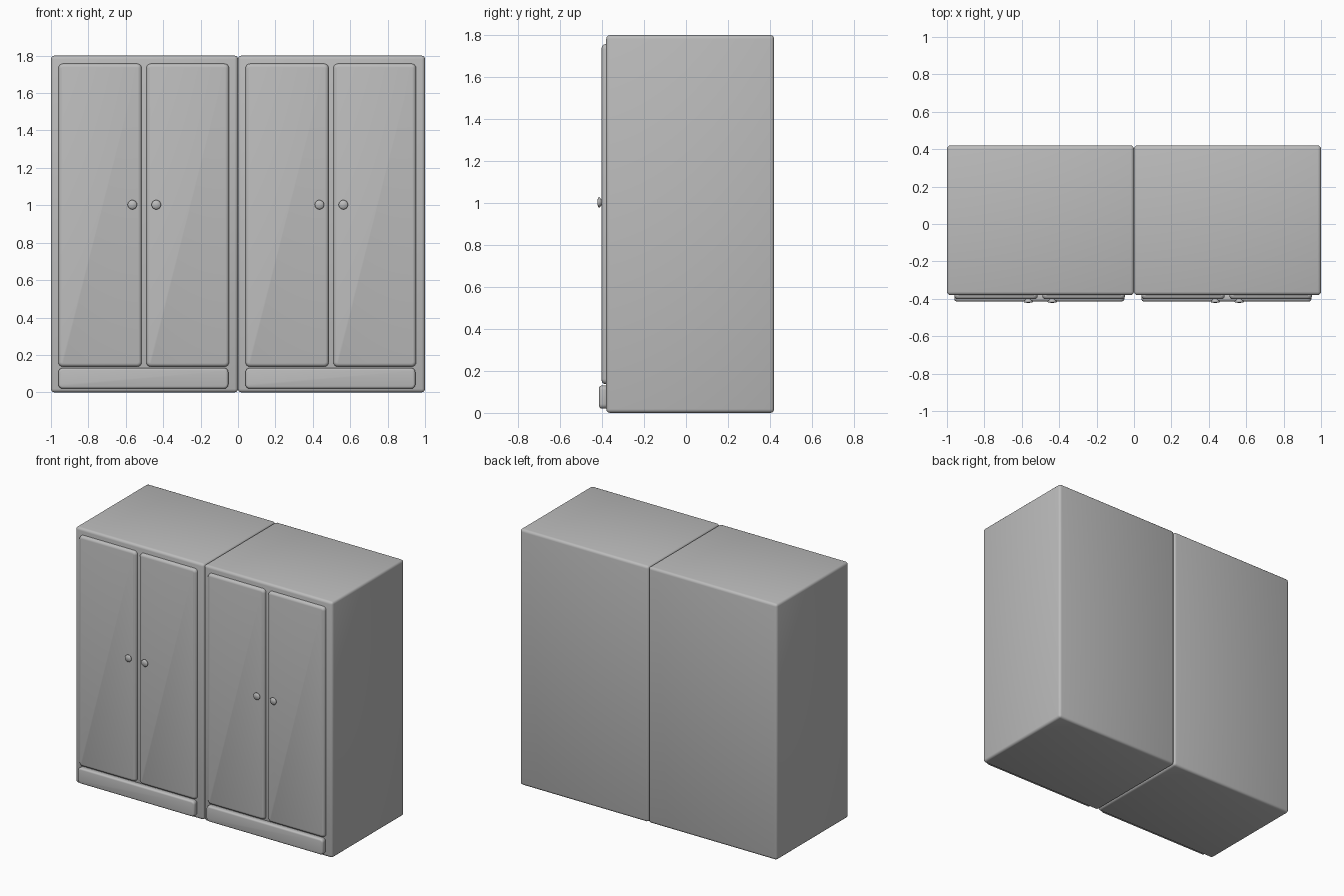
import bpy, bmesh, math
from mathutils import Matrix, Vector

cube = bpy.data.objects.get("Cube")
if cube:
    bpy.data.objects.remove(cube)

GREY = bpy.data.materials.new("plain grey")
GREY.use_nodes = True
GREY.diffuse_color = (0.5, 0.5, 0.5, 1)
GREY.node_tree.nodes["Principled BSDF"].inputs["Base Color"].default_value = GREY.diffuse_color


def finish(name, bm):
    """Turn a bmesh into a smooth grey object."""
    bmesh.ops.recalc_face_normals(bm, faces=bm.faces)
    mesh = bpy.data.meshes.new(name)
    bm.to_mesh(mesh)
    bm.free()
    mesh.materials.append(GREY)
    mesh.shade_smooth()
    obj = bpy.data.objects.new(name, mesh)
    bpy.context.collection.objects.link(obj)


def rounded_box(name, low, high, corner, edge):
    """Box with corners rounded in the front plane, then softened edges."""
    low, high = Vector(low), Vector(high)
    bm = bmesh.new()
    bmesh.ops.create_cube(bm, size=1)
    bmesh.ops.scale(bm, vec=high - low, verts=bm.verts)
    bmesh.ops.translate(bm, vec=(low + high) / 2, verts=bm.verts)
    if corner:
        along_y = [e for e in bm.edges
                   if abs(e.verts[0].co.y - e.verts[1].co.y) > 1e-4]
        bmesh.ops.bevel(bm, geom=along_y, offset=corner, segments=4,
                        profile=0.5, affect='EDGES')
        edges = [e for e in bm.edges
                 if all(abs(v.co.y - low.y) < 1e-4 for v in e.verts)]
    else:
        edges = bm.edges[:]
    bmesh.ops.bevel(bm, geom=edges, offset=edge, segments=3,
                    profile=0.5, affect='EDGES')
    finish(name, bm)


def knob(name, x, z):
    """Turned knob with a narrow neck and a rounded head."""
    profile = [(0.014, -0.39), (0.014, -0.405), (0.024, -0.41),
               (0.025, -0.415), (0.021, -0.42), (0.0, -0.422)]
    bm = bmesh.new()
    verts = [bm.verts.new((r, y, 0)) for r, y in profile]
    edges = [bm.edges.new(pair) for pair in zip(verts, verts[1:])]
    bmesh.ops.spin(bm, geom=verts + edges, cent=(0, 0, 0), axis=(0, 1, 0),
                   angle=math.tau, steps=20, use_merge=True)
    bmesh.ops.remove_doubles(bm, verts=bm.verts, dist=1e-5)
    bmesh.ops.transform(bm, matrix=Matrix.Translation((x, 0, z)), verts=bm.verts)
    finish(name, bm)


# Two identical wardrobes side by side
for side, x in (("right", -1.0), ("left", 0.0)):
    rounded_box(f"{side}_cabinet", (x, -0.38, 0), (x + 1, 0.42, 1.8), 0, 0.018)
    rounded_box(f"{side}_plinth_drawer", (x + 0.04, -0.414, 0.02),
                (x + 0.948, -0.36, 0.13), 0.022, 0.012)
    for door, start, end, handle in (("right", 0.04, 0.485, 0.435),
                                     ("left", 0.51, 0.952, 0.563)):
        rounded_box(f"{side}_cabinet_{door}_door", (x + start, -0.402, 0.137),
                    (x + end, -0.36, 1.757), 0.024, 0.018)
        knob(f"{side}_cabinet_{door}_knob", x + handle, 1.003)
